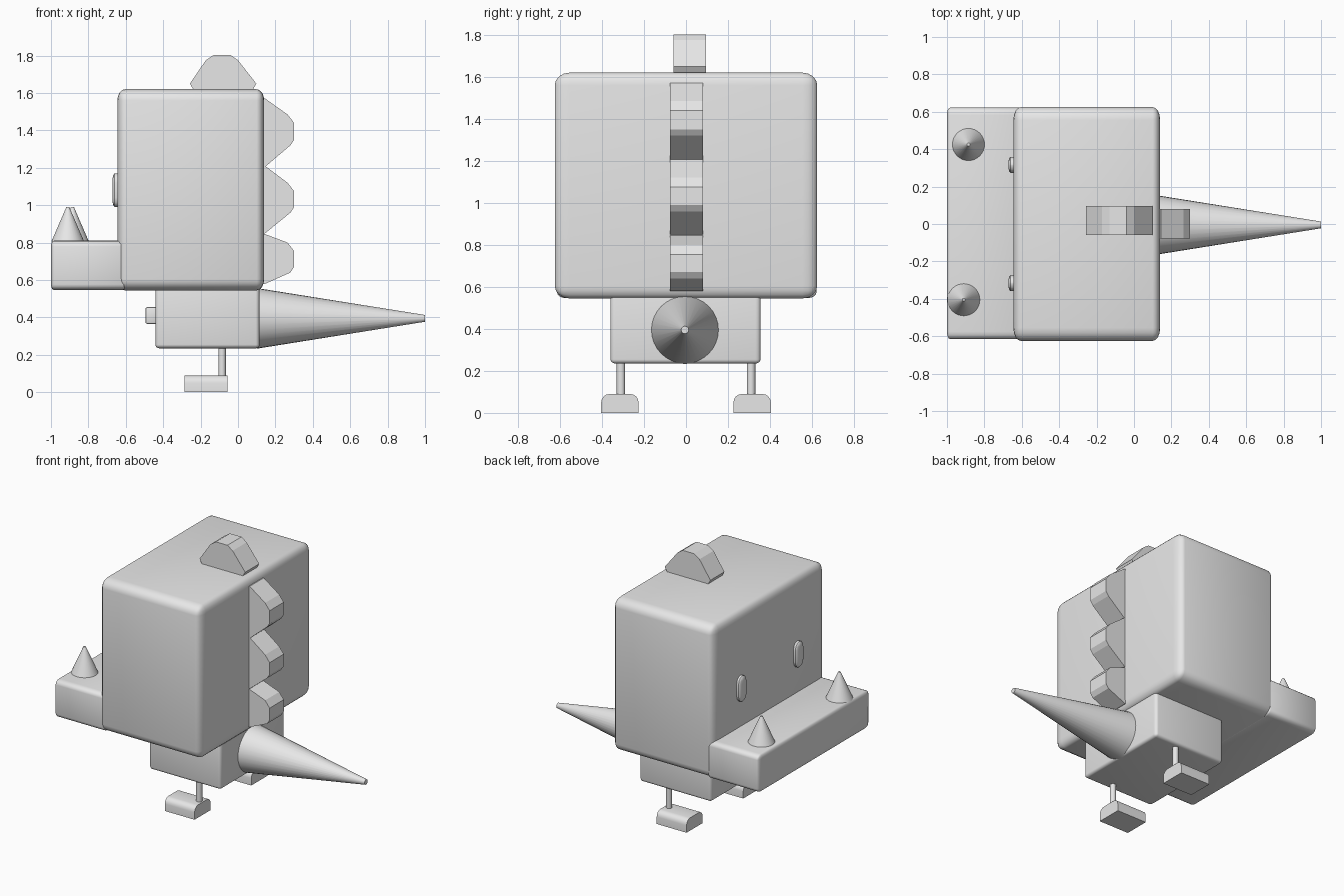
import bpy, bmesh
from math import radians, pi
from mathutils import Matrix, Vector

cube = bpy.data.objects.get("Cube")
if cube:
    bpy.data.objects.remove(cube, do_unlink=True)

grey = bpy.data.materials.new("light_grey")
grey.use_nodes = True
grey.diffuse_color = (0.8, 0.8, 0.8, 1)
grey.node_tree.nodes["Principled BSDF"].inputs["Base Color"].default_value = (0.8, 0.8, 0.8, 1)


def finish(name, bm, smooth=True):
    bmesh.ops.recalc_face_normals(bm, faces=bm.faces[:])
    mesh = bpy.data.meshes.new(name)
    bm.to_mesh(mesh)
    bm.free()
    mesh.materials.append(grey)
    obj = bpy.data.objects.new(name, mesh)
    bpy.context.collection.objects.link(obj)
    if smooth:
        bpy.ops.object.select_all(action='DESELECT')
        obj.select_set(True)
        bpy.context.view_layer.objects.active = obj
        bpy.ops.object.shade_smooth_by_angle(angle=radians(35))
    return obj


def rounded_box(name, low, high, radius, segments=4, pick=None):
    """Box with a separate rounding radius per axis; pick chooses the edges."""
    low, high, radius = Vector(low), Vector(high), Vector(radius)
    bm = bmesh.new()
    bmesh.ops.create_cube(bm, size=1)
    size = Vector([(h - l) / r for l, h, r in zip(low, high, radius)])
    bmesh.ops.scale(bm, vec=size, verts=bm.verts[:])
    edges = [e for e in bm.edges if pick is None or pick(e)]
    bmesh.ops.bevel(bm, geom=edges, offset=1, segments=segments, profile=0.5,
                    affect='EDGES', clamp_overlap=True)
    bmesh.ops.scale(bm, vec=radius, verts=bm.verts[:])
    bmesh.ops.translate(bm, vec=(low + high) / 2, verts=bm.verts[:])
    return finish(name, bm)


def cone(name, base, length, r1, r2, sides=32, along_x=False):
    """Tapered round part rising from its base along z or x."""
    bm = bmesh.new()
    bmesh.ops.create_cone(bm, cap_ends=True, segments=sides, radius1=r1,
                          radius2=r2, depth=length)
    bmesh.ops.translate(bm, vec=(0, 0, length / 2), verts=bm.verts[:])
    turn = Matrix.Rotation(pi / 2, 4, 'Y') if along_x else Matrix()
    bmesh.ops.transform(bm, matrix=Matrix.Translation(base) @ turn, verts=bm.verts[:])
    return finish(name, bm)


def plate(name, profile, y0, y1):
    """Side profile in x and z, extruded across y."""
    bm = bmesh.new()
    face = bm.faces.new([bm.verts.new((x, y0, z)) for x, z in profile])
    out = bmesh.ops.extrude_face_region(bm, geom=[face])
    verts = [v for v in out["geom"] if isinstance(v, bmesh.types.BMVert)]
    bmesh.ops.translate(bm, vec=(0, y1 - y0, 0), verts=verts)
    return finish(name, bm, smooth=False)


# Head, snout and body
rounded_box("head", (-0.645, -0.625, 0.545), (0.14, 0.625, 1.62), (0.04, 0.07, 0.06))
rounded_box("snout", (-1, -0.615, 0.547), (-0.6, 0.622, 0.81), (0.016, 0.04, 0.03))
rounded_box("body", (-0.442, -0.36, 0.235), (0.115, 0.355, 0.6), (0.02, 0.025, 0.02))

# Tail
cone("tail", (0.1, -0.005, 0.395), 0.9, 0.162, 0.018, along_x=True)

# Nose horns
cone("nose_horn_left", (-0.91, -0.405, 0.805), 0.185, 0.088, 0.008)
cone("nose_horn_right", (-0.885, 0.425, 0.805), 0.185, 0.088, 0.008)

# Paired eyes, arms, legs and feet
for side, s in (("left", -1), ("right", 1)):
    y = 0.316 * s
    rounded_box("eye_" + side, (-0.672, y - 0.043, 0.99), (-0.6, y + 0.043, 1.17),
                (0.012, 0.04, 0.05), 3)
    y = 0.22 * s
    rounded_box("arm_" + side, (-0.495, y - 0.045, 0.365), (-0.4, y + 0.045, 0.455),
                (0.01, 0.01, 0.01), 2)
    y = 0.31 * s
    cone("leg_" + side, (-0.085, y, 0.07), 0.2, 0.02, 0.02, 20)
    y = 0.315 * s
    # only the two long upper edges of the foot are rounded
    rounded_box("foot_" + side, (-0.287, y - 0.089, 0), (-0.055, y + 0.089, 0.09),
                (0.04, 0.04, 0.04), 4, lambda e: all(v.co.z > 0 for v in e.verts)
                and abs(e.verts[0].co.y - e.verts[1].co.y) < 0.01)

# Crest plate on top of the head
plate("head_crest", [(-0.24, 1.6), (-0.24, 1.62), (-0.257, 1.65), (-0.172, 1.775),
                     (-0.13, 1.803), (-0.04, 1.803), (0, 1.775), (0.098, 1.65),
                     (0.08, 1.62), (0.08, 1.6)], -0.06, 0.096)

# Back plates: base top, outer top, outer bottom, base bottom heights
for name, top, high, low, bottom in (("upper", 1.57, 1.44, 1.35, 1.205),
                                     ("middle", 1.21, 1.075, 0.99, 0.85),
                                     ("lower", 0.845, 0.755, 0.67, 0.58)):
    plate("back_plate_" + name, [(0.1, top), (0.145, top), (0.265, high + 0.045),
                                 (0.3, high), (0.3, low), (0.28, low - 0.03),
                                 (0.145, bottom), (0.1, bottom)], -0.077, 0.08)
